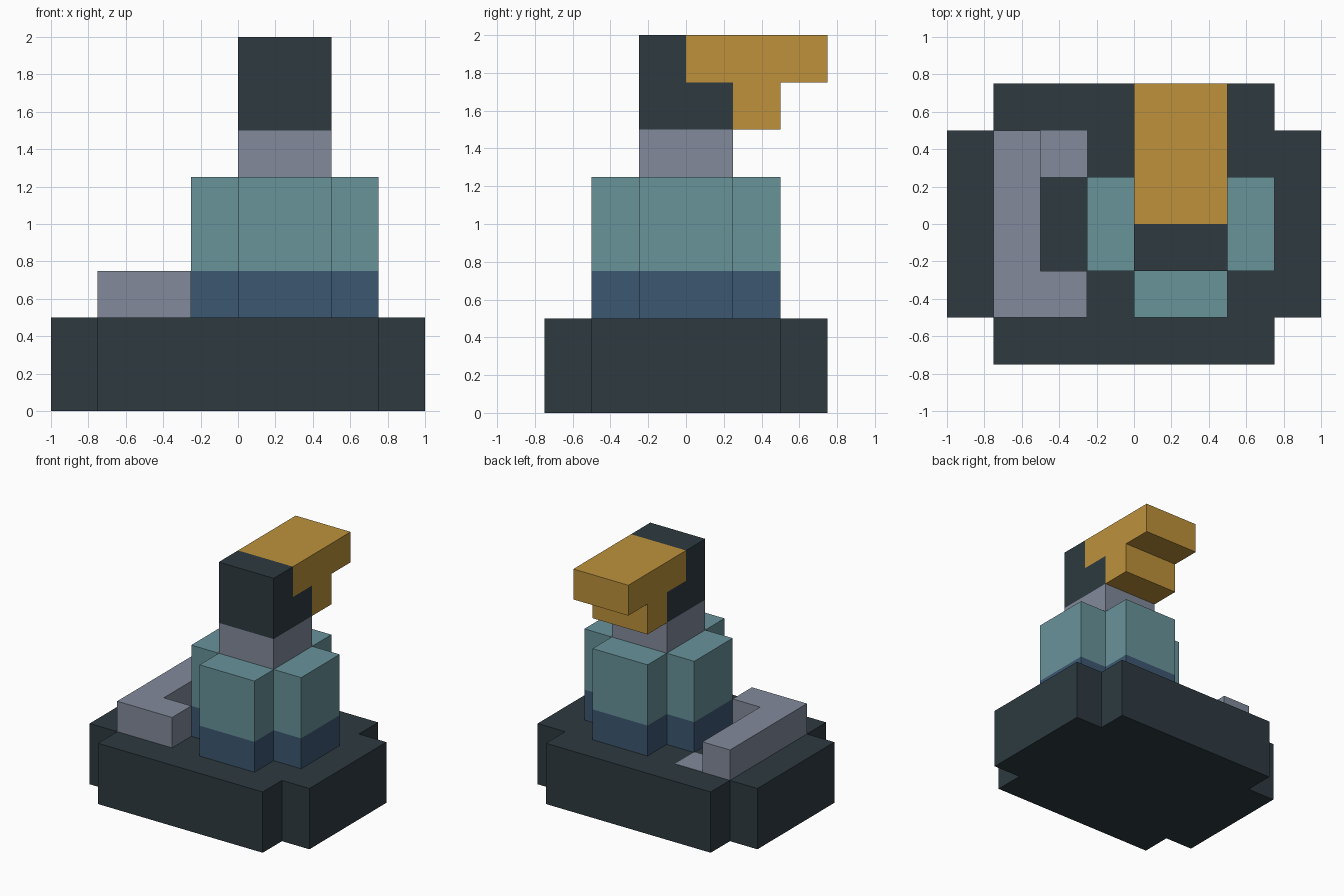
import bpy
import bmesh
from mathutils import Vector

cube = bpy.data.objects.get("Cube")
if cube:
    bpy.data.objects.remove(cube, do_unlink=True)


def make_material(name, hex_code):
    """Flat material from an sRGB hex code, converted to linear."""
    srgb = [c / 255 for c in bytes.fromhex(hex_code)]
    linear = [c / 12.92 if c <= 0.04045 else ((c + 0.055) / 1.055) ** 2.4 for c in srgb]
    mat = bpy.data.materials.new(name)
    mat.use_nodes = True
    mat.diffuse_color = (*linear, 1)
    shader = mat.node_tree.nodes["Principled BSDF"]
    shader.inputs["Base Color"].default_value = (*linear, 1)
    shader.inputs["Roughness"].default_value = 0.8
    return mat


def prism(name, outline, start, end, mat, axis="z"):
    """Extrude an outline along z (points are x, y) or along x (points are y, z)."""
    bm = bmesh.new()
    if axis == "z":
        points = [(a, b, start) for a, b in outline]
        offset = Vector((0, 0, end - start))
    else:
        points = [(start, a, b) for a, b in outline]
        offset = Vector((end - start, 0, 0))
    face = bm.faces.new([bm.verts.new(p) for p in points])
    top = bmesh.ops.extrude_face_region(bm, geom=[face], use_keep_orig=True)["geom"]
    moved = [g for g in top if isinstance(g, bmesh.types.BMVert)]
    bmesh.ops.translate(bm, verts=moved, vec=offset)
    bmesh.ops.recalc_face_normals(bm, faces=bm.faces)
    mesh = bpy.data.meshes.new(name)
    bm.to_mesh(mesh)
    bm.free()
    mesh.materials.append(mat)
    obj = bpy.data.objects.new(name, mesh)
    bpy.context.collection.objects.link(obj)
    return obj


def rectangle(x0, x1, y0, y1):
    return [(x0, y0), (x1, y0), (x1, y1), (x0, y1)]


def cross(cx, outer_x, inner_x, outer_y, inner_y):
    """Plus-shaped outline, i.e. a rectangle with square notched corners."""
    quarter = [(outer_x, inner_y), (inner_x, inner_y), (inner_x, outer_y)]
    points = []
    for sx, sy in ((1, 1), (-1, 1), (-1, -1), (1, -1)):
        corner = quarter if sx * sy > 0 else quarter[::-1]
        points += [(cx + sx * x, sy * y) for x, y in corner]
    return points


charcoal = make_material("charcoal", "2D3A40")
navy = make_material("navy blue", "3C5771")
teal = make_material("muted teal", "68939A")
grey = make_material("cool grey", "828A9B")
gold = make_material("gold", "BD913B")

# Notched base slab
prism("base", cross(0, 1, 0.75, 0.75, 0.5), 0, 0.5, charcoal)

# Cross-shaped body: navy lower band, teal upper part
body = cross(0.25, 0.5, 0.25, 0.5, 0.25)
prism("body_lower", body, 0.5, 0.75, navy)
prism("body_upper", body, 0.75, 1.25, teal)

# Neck block
prism("neck", rectangle(0, 0.5, -0.25, 0.25), 1.25, 1.5, grey)

# Head: stepped dark face with the gold hair fitting over its back
face = [(-0.25, 1.5), (0.25, 1.5), (0.25, 1.75), (0, 1.75), (0, 2), (-0.25, 2)]
prism("face", face, 0, 0.5, charcoal, axis="x")
hair = [(0.25, 1.5), (0.5, 1.5), (0.5, 1.75), (0.75, 1.75),
        (0.75, 2), (0, 2), (0, 1.75), (0.25, 1.75)]
prism("hair", hair, 0, 0.5, gold, axis="x")

# L-shaped rail with a flush plate completing its far end
rail = [(-0.75, -0.5), (-0.25, -0.5), (-0.25, -0.25),
        (-0.5, -0.25), (-0.5, 0.5), (-0.75, 0.5)]
prism("rail", rail, 0.5, 0.75, grey)
prism("rail_end_plate", rectangle(-0.5, -0.25, 0.25, 0.5), 0.5, 0.503, grey)
